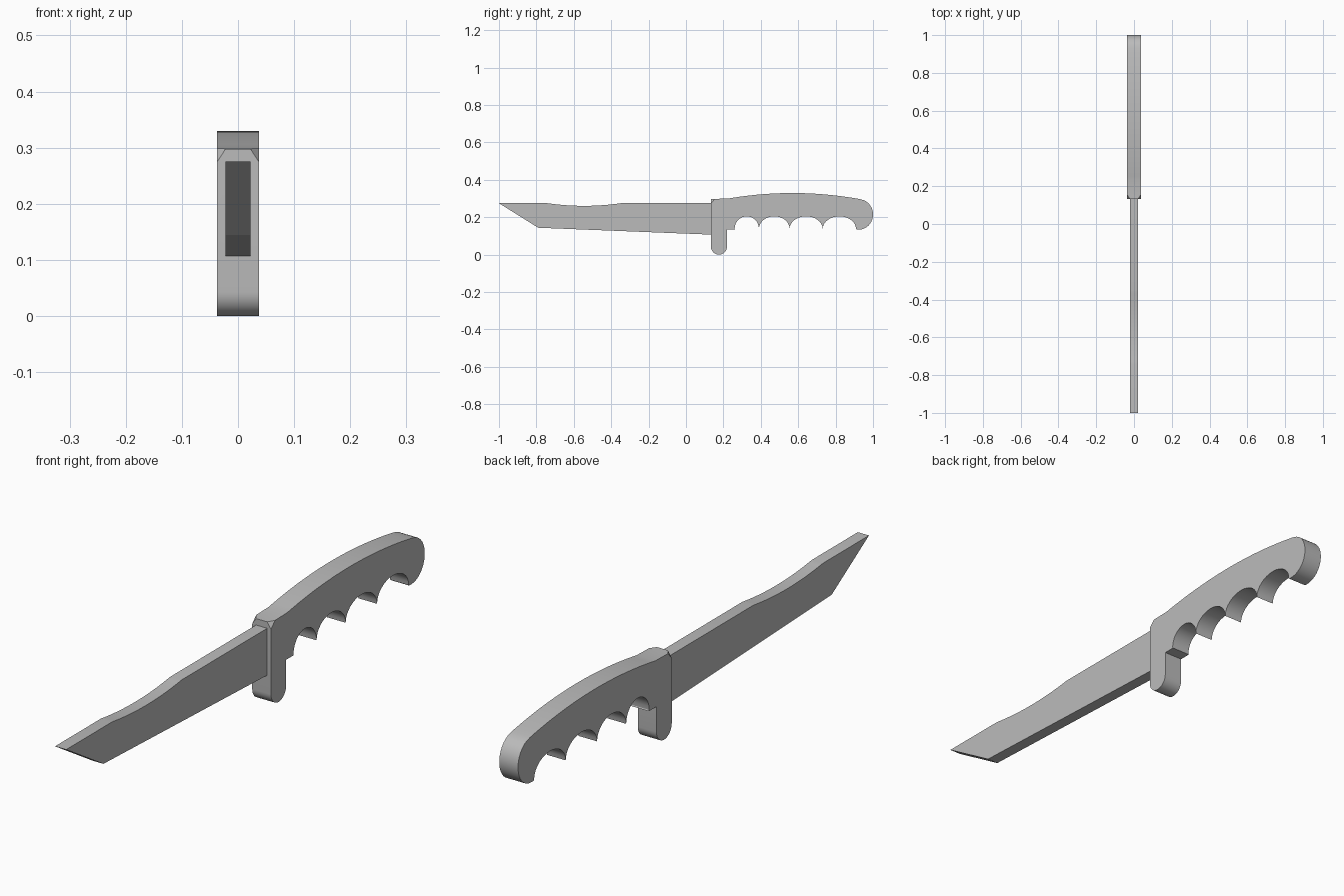
import bpy, bmesh
from math import pi, sin, cos, radians
from mathutils import Vector

cube = bpy.data.objects.get("Cube")
if cube:
    bpy.data.objects.remove(cube)

grey = bpy.data.materials.new("plain_grey")
grey.use_nodes = True
COLOUR = (0.5, 0.5, 0.5, 1)
grey.diffuse_color = COLOUR
grey.node_tree.nodes["Principled BSDF"].inputs["Base Color"].default_value = COLOUR


def ellipse(cy, cz, ry, rz, start, end, n=16):
    """Points on an elliptical arc, angles in degrees."""
    angles = [radians(start + (end - start) * i / n) for i in range(n + 1)]
    return [(cy + ry * cos(a), cz + rz * sin(a)) for a in angles]


def bow(y0, y1, z0, z1, rise, n=24):
    """Shallow bowed edge between two points."""
    return [(y0 + (y1 - y0) * t, z0 + (z1 - z0) * t + rise * 4 * t * (1 - t))
            for t in (i / n for i in range(n + 1))]


def extrude_profile(name, profile, half, corner_cut=None):
    """Extrude a side outline (y, z) symmetrically across x."""
    bm = bmesh.new()
    face = bm.faces.new([bm.verts.new((-half, y, z)) for y, z in profile])
    out = bmesh.ops.extrude_face_region(bm, geom=[face])
    moved = [v for v in out["geom"] if isinstance(v, bmesh.types.BMVert)]
    bmesh.ops.translate(bm, verts=moved, vec=(2 * half, 0, 0))
    bmesh.ops.recalc_face_normals(bm, faces=bm.faces)
    if corner_cut:
        # Slice the two upper front corners off diagonally
        point, size = corner_cut
        for side in (-1, 1):
            corner = Vector((side * half, *point))
            a = corner - Vector((side * size[0], 0, 0))
            b = corner + Vector((0, size[1], 0))
            c = corner - Vector((0, 0, size[2]))
            normal = (b - a).cross(c - a).normalized()
            if normal.dot(corner - a) < 0:
                normal.negate()
            geom = bm.verts[:] + bm.edges[:] + bm.faces[:]
            cut = bmesh.ops.bisect_plane(bm, geom=geom, plane_co=a,
                                         plane_no=normal, clear_outer=True)
            edges = [e for e in cut["geom_cut"] if isinstance(e, bmesh.types.BMEdge)]
            bmesh.ops.holes_fill(bm, edges=edges, sides=0)
        bmesh.ops.recalc_face_normals(bm, faces=bm.faces)
    mesh = bpy.data.meshes.new(name)
    bm.to_mesh(mesh)
    bm.free()
    mesh.materials.append(grey)
    obj = bpy.data.objects.new(name, mesh)
    bpy.context.collection.objects.link(obj)
    bpy.ops.object.select_all(action="DESELECT")
    obj.select_set(True)
    bpy.context.view_layer.objects.active = obj
    bpy.ops.object.shade_smooth_by_angle(angle=radians(25))
    return obj


# Blade with a shallow scooped spine and an angled tip
blade = [(-1, 0.275), (-0.79, 0.144), (0.14, 0.107), (0.14, 0.275)]
blade += bow(-0.35, -0.74, 0.275, 0.275, -0.014)
extrude_profile("blade", blade, 0.022)

# Guard: straight front, rounded foot, short step under the grip
grip = [(0.133, 0.298)]
grip += ellipse(0.176, 0.043, 0.043, 0.043, 180, 360)
grip += [(0.219, 0.134), (0.262, 0.134)]

# Four finger grooves between pointed ridges
ridges = [0.26, 0.39, 0.554, 0.731, 0.909]
for a, b in zip(ridges, ridges[1:]):
    arc = ellipse((a + b) / 2, 0.138, (b - a) / 2, 0.067, 180, 0)
    grip += arc if b == ridges[-1] else arc[:-1]

# Rounded butt and bowed back of the grip
grip += [(0.912, 0.134)]
grip += ellipse(0.925, 0.215, 0.075, 0.081, -90, 80)
grip += bow(0.93, 0.225, 0.297, 0.3, 0.031)
extrude_profile("handle_and_guard", grip, 0.037,
                corner_cut=((0.133, 0.298), (0.015, 0.022, 0.023)))
